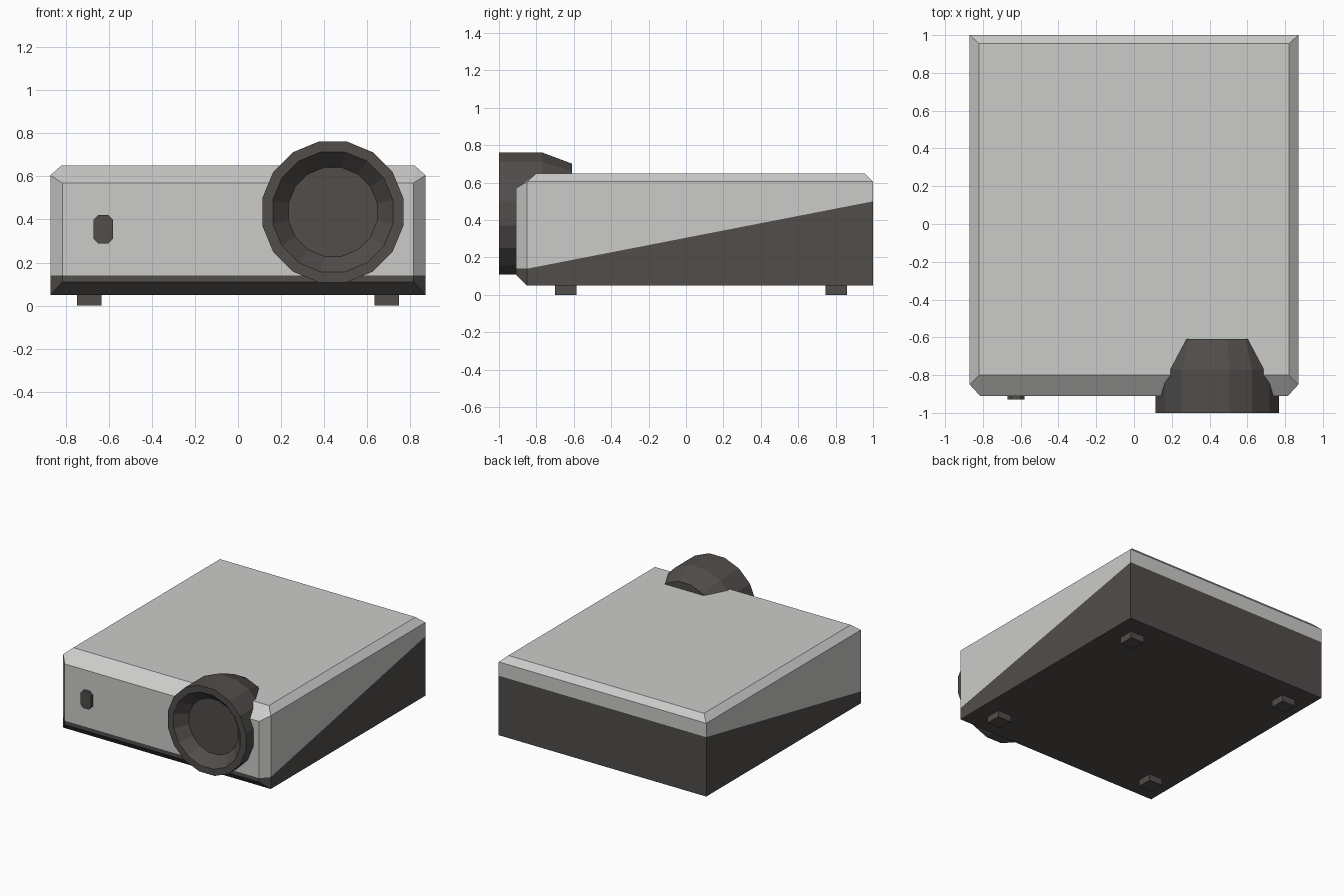
import bpy, bmesh, math
from mathutils import Vector

if "Cube" in bpy.data.objects:
    bpy.data.objects.remove(bpy.data.objects["Cube"])


def material(name, rgb):
    m = bpy.data.materials.new(name)
    m.diffuse_color = (*rgb, 1)
    m.use_nodes = True
    m.node_tree.nodes["Principled BSDF"].inputs["Base Color"].default_value = m.diffuse_color
    return m


LIGHT = material("light grey plastic", (0.60, 0.60, 0.59))
DARK = material("charcoal plastic", (0.082, 0.074, 0.070))


def finish(name, bm, mats):
    bmesh.ops.recalc_face_normals(bm, faces=bm.faces[:])
    me = bpy.data.meshes.new(name)
    bm.to_mesh(me)
    bm.free()
    for m in mats:
        me.materials.append(m)
    ob = bpy.data.objects.new(name, me)
    bpy.context.collection.objects.link(ob)
    return ob


# Case: chamfered box, split into a light shell and a dark wedge below a seam
bm = bmesh.new()
half = [(.87, -.85, .05), (.87, 1, .05), (.815, -.91, .11), (.815, -.91, .57),
        (.87, -.85, .605), (.87, 1, .605), (.82, -.80, .65), (.82, .955, .65)]
for x, y, z in half:
    for s in (-1, 1):
        bm.verts.new((s * x, y, z))
bmesh.ops.convex_hull(bm, input=bm.verts[:])
bmesh.ops.dissolve_limit(bm, angle_limit=0.02, verts=bm.verts[:], edges=bm.edges[:])

SEAM = Vector((0, -.85, .14))
FLAT, SLOPE = Vector((0, 0, 1)), Vector((0, -.36, 1.85)).normalized()


def seam_normal(face):
    # level across the nose, rising along the sides
    return FLAT if face.calc_center_median().y < -.86 else SLOPE


for normal in (FLAT, SLOPE):
    faces = [f for f in bm.faces if seam_normal(f) == normal]
    edges = {e for f in faces for e in f.edges}
    verts = {v for f in faces for v in f.verts}
    bmesh.ops.bisect_plane(bm, geom=faces + list(edges) + list(verts),
                           plane_co=SEAM, plane_no=normal, dist=1e-5)
for f in bm.faces:
    c = f.calc_center_median()
    f.material_index = int((c - SEAM).dot(seam_normal(f)) < 0)
finish("case", bm, [LIGHT, DARK])

# Lens: 16-sided profile turned about the y axis, from glass to tapered tail
N, CX, CZ = 16, .44, .435
profile = [(.21, -.92), (.284, -1), (.333, -1), (.333, -.77), (.272, -.61)]
bm = bmesh.new()
rings = [[bm.verts.new((CX + r * math.cos((k + .5) * math.tau / N), y,
                        CZ + r * math.sin((k + .5) * math.tau / N)))
          for k in range(N)] for r, y in profile]
for a, b in zip(rings, rings[1:]):
    for k in range(N):
        j = (k + 1) % N
        bm.faces.new((a[k], a[j], b[j], b[k]))
bm.faces.new(rings[0])
bm.faces.new(rings[-1])
finish("lens", bm, [DARK])


def box(name, center, size):
    bm = bmesh.new()
    bmesh.ops.create_cube(bm, size=1)
    bmesh.ops.scale(bm, vec=size, verts=bm.verts[:])
    bmesh.ops.translate(bm, vec=center, verts=bm.verts[:])
    return finish(name, bm, [DARK])


# Feet
for x in (-.69, .69):
    for y, end in ((-.642, "front"), (.803, "back")):
        side = "left" if x < 0 else "right"
        box(f"{end}_{side}_foot", (x, y, .03), (.115, .115, .06))

# Remote sensor window with clipped corners
bm = bmesh.new()
w, h, c = .045, .066, .022
outline = [(w, h - c), (w - c, h), (c - w, h), (-w, h - c),
           (-w, c - h), (c - w, -h), (w - c, -h), (w, c - h)]
face = bm.faces.new([bm.verts.new((-.625 + x, -.93, .355 + z)) for x, z in outline])
new = bmesh.ops.extrude_face_region(bm, geom=[face])["geom"]
bmesh.ops.translate(bm, vec=(0, .03, 0),
                    verts=[v for v in new if isinstance(v, bmesh.types.BMVert)])
finish("sensor_window", bm, [DARK])
